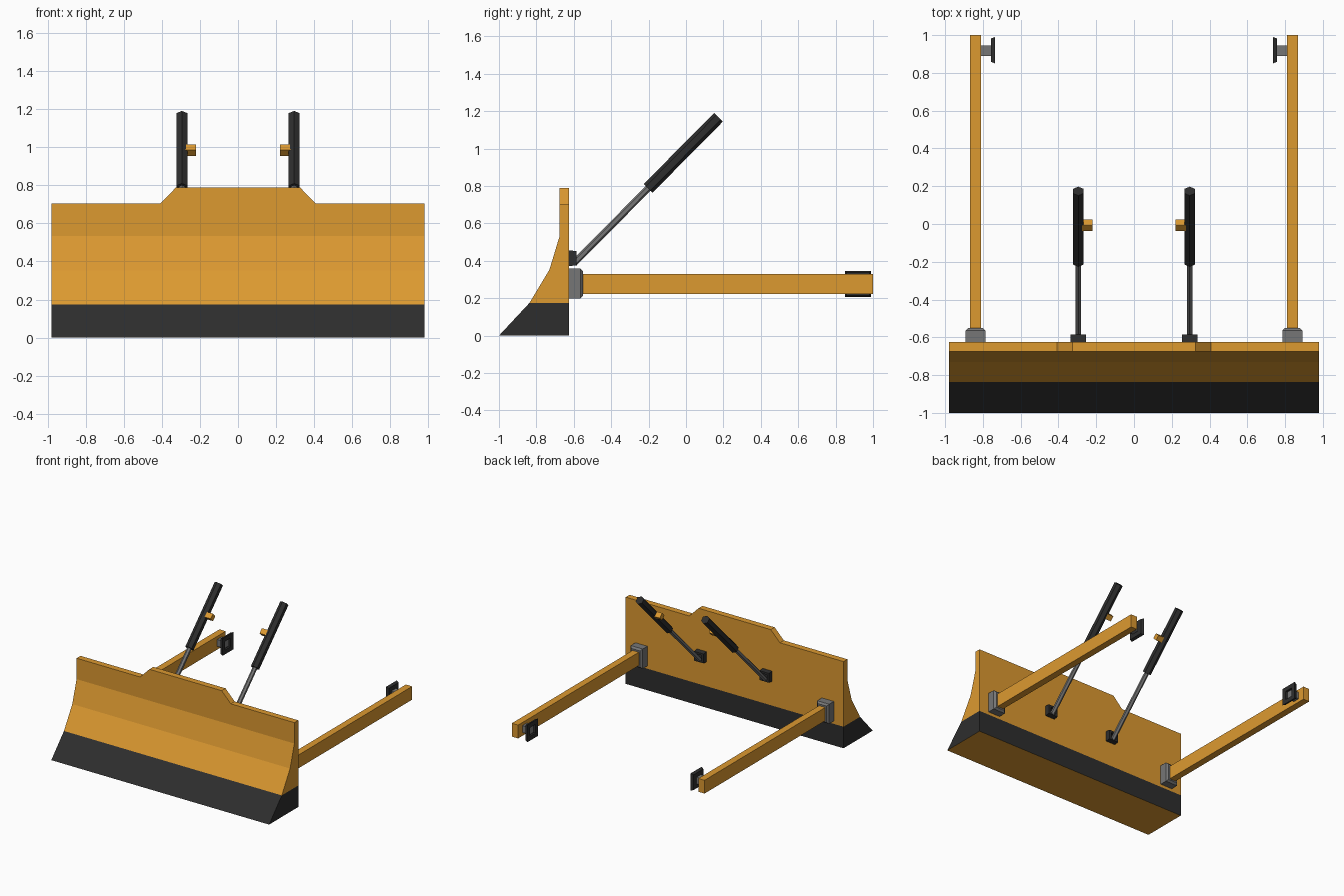
import bpy, bmesh, math
from mathutils import Vector

if "Cube" in bpy.data.objects:
    bpy.data.objects.remove(bpy.data.objects["Cube"])


def material(name, colour):
    m = bpy.data.materials.new(name)
    m.diffuse_color = (*colour, 1)
    m.use_nodes = True
    m.node_tree.nodes["Principled BSDF"].inputs["Base Color"].default_value = m.diffuse_color
    return m


ORANGE = material("orange_paint", (0.72, 0.32, 0.03))
BLACK = material("black_steel", (0.027, 0.027, 0.027))
GREY = material("grey_metal", (0.18, 0.18, 0.18))


def loft(name, rings, *mats):
    """Skin a list of equal-length point rings and cap both ends."""
    bm = bmesh.new()
    rows = [[bm.verts.new(p) for p in ring] for ring in rings]
    n = len(rows[0])
    for a, b in zip(rows, rows[1:]):
        for i in range(n):
            j = (i + 1) % n
            bm.faces.new((a[i], a[j], b[j], b[i]))
    bm.faces.new(rows[0])
    bm.faces.new(rows[-1])
    bmesh.ops.recalc_face_normals(bm, faces=bm.faces)
    me = bpy.data.meshes.new(name)
    bm.to_mesh(me)
    bm.free()
    ob = bpy.data.objects.new(name, me)
    bpy.context.collection.objects.link(ob)
    for m in mats:
        me.materials.append(m)
    return ob


def block(name, origin, axis, steps, mat):
    """Rectangular loft along x or y; steps are (offset, half width, half height)."""
    o, d = Vector(origin), Vector(axis)
    side, up = d.cross((0, 0, 1)), Vector((0, 0, 1))
    corners = ((-1, -1), (1, -1), (1, 1), (-1, 1))
    return loft(name, [[o + d * t + side * w * a + up * h * b for a, b in corners]
                       for t, w, h in steps], mat)


def prism(name, start, end, radius, sides, mat):
    """Regular prism between two points, first corner square to x."""
    a, b = Vector(start), Vector(end)
    d = (b - a).normalized()
    u = Vector((0, 0, 1)) if abs(d.x) > 0.9 else Vector((1, 0, 0)).cross(d)
    v = d.cross(u)
    angles = [math.tau * i / sides for i in range(sides)]
    return loft(name, [[p + radius * (u * math.cos(t) + v * math.sin(t)) for t in angles]
                       for p in (a, b)], mat)


# blade: curved section lofted across the width with a raised middle crest
BACK, EDGE = -0.625, 0.175


def section(x, top):
    pts = [(-1, 0), (-0.837, EDGE), (-0.73, 0.353), (-0.675, 0.535),
           (-0.675, top), (BACK, top), (BACK, EDGE), (BACK, 0)]
    return [(x, y, z) for y, z in pts]


stations = [(-0.98, 0.705), (-0.408, 0.705), (-0.325, 0.79),
            (0.325, 0.79), (0.408, 0.705), (0.98, 0.705)]
blade = loft("blade", [section(x, t) for x, t in stations], ORANGE, BLACK)

# split the end caps at the cutting edge, then colour the lower part black
bm = bmesh.new()
bm.from_mesh(blade.data)
bmesh.ops.bisect_plane(bm, geom=bm.verts[:] + bm.edges[:] + bm.faces[:],
                       plane_co=(0, 0, EDGE), plane_no=(0, 0, 1))
bm.normal_update()
for f in bm.faces:
    low = f.calc_center_median().z < EDGE
    f.material_index = 1 if low and f.normal.z > -0.9 else 0
bm.to_mesh(blade.data)
bm.free()

for s, side in ((-1, "left"), (1, "right")):
    # push arm, its blade bracket and the pivot pad at the rear
    block(f"push_arm_{side}", (s * 0.839, -0.57, 0.276), (0, 1, 0),
          [(0, 0.028, 0.054), (1.57, 0.028, 0.054)], ORANGE)
    block(f"arm_bracket_{side}", (s * 0.839, BACK, 0.278), (0, 1, 0),
          [(0, 0.054, 0.08), (0.06, 0.054, 0.08), (0.074, 0.04, 0.066)], GREY)
    block(f"pivot_pin_{side}", (s * 0.815, 0.917, 0.277), (-s, 0, 0),
          [(0, 0.028, 0.028), (0.066, 0.028, 0.028)], GREY)
    block(f"pivot_pad_{side}", (s * 0.757, 0.92, 0.277), (-s, 0, 0),
          [(0, 0.062, 0.062), (0.022, 0.07, 0.07), (0.022, 0.035, 0.035),
           (0.006, 0.035, 0.035)], BLACK)

    # lift cylinder with rod, socket on the blade and trunnion
    x = s * 0.295
    block(f"rod_socket_{side}", (x, BACK, 0.414), (0, 1, 0),
          [(0, 0.042, 0.042), (0.04, 0.042, 0.038), (0.04, 0.024, 0.022),
           (0.02, 0.024, 0.022)], BLACK)
    prism(f"lift_rod_{side}", (x, -0.60, 0.386), (x, -0.19, 0.80), 0.018, 6, GREY)
    prism(f"lift_cylinder_{side}", (x, -0.203, 0.787), (x, 0.174, 1.168), 0.033, 6, BLACK)
    prism(f"trunnion_{side}", (x, -0.007, 0.985), (s * 0.22, -0.007, 0.985), 0.03, 4, ORANGE)
